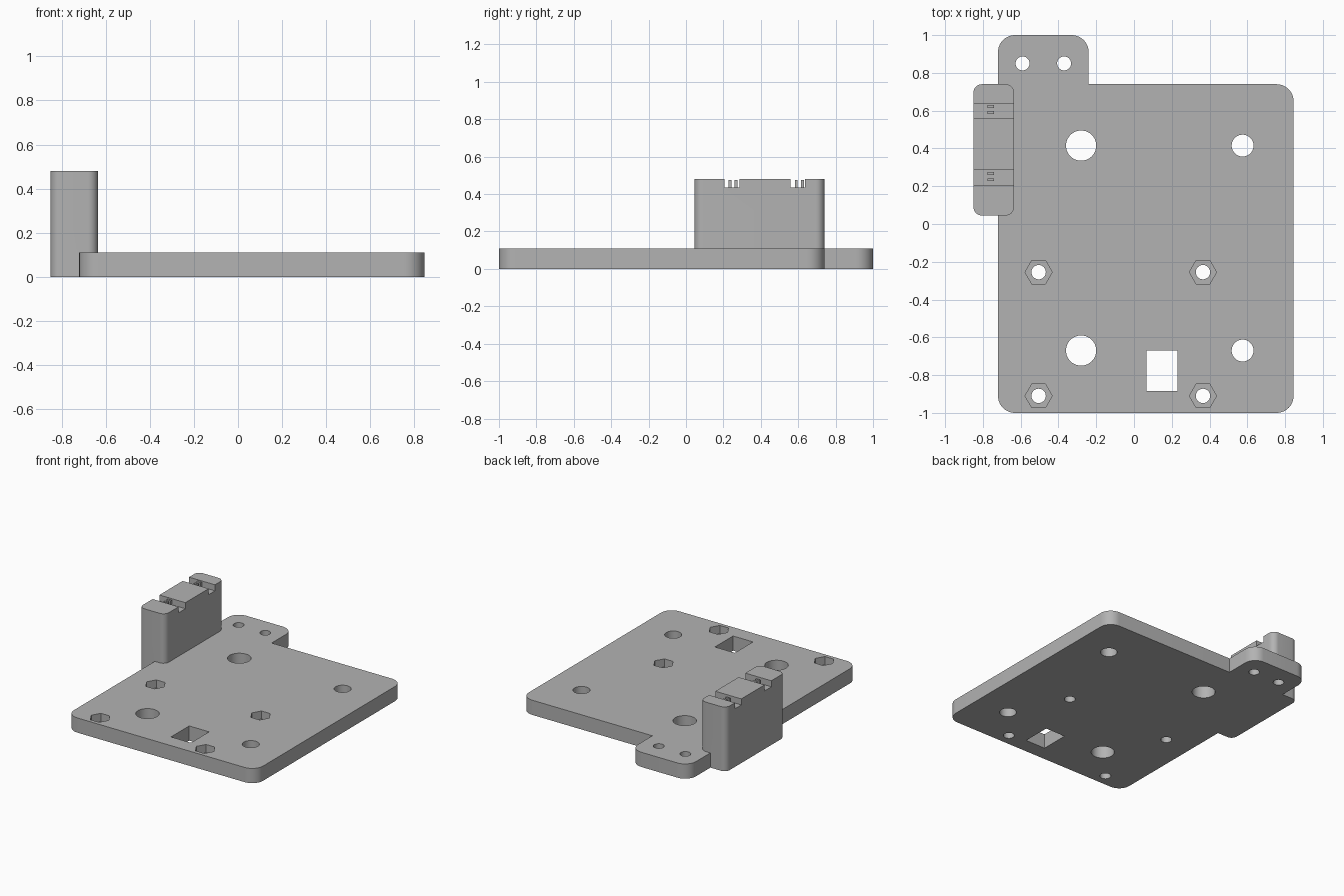
import bpy, bmesh
from math import pi, cos, sin
from mathutils import Vector

cube = bpy.data.objects.get("Cube")
if cube:
    bpy.data.objects.remove(cube, do_unlink=True)

grey = bpy.data.materials.new("plain grey")
grey.use_nodes = True
grey.diffuse_color = (0.45, 0.45, 0.45, 1)
grey.node_tree.nodes["Principled BSDF"].inputs["Base Color"].default_value = grey.diffuse_color


def rounded(corners, steps=10):
    """Outline from (x, y, radius) right-angle corners, inner corners sharp."""
    pts = []
    for i, (x, y, r) in enumerate(corners):
        p = Vector((x, y))
        if r == 0:
            pts.append(p)
            continue
        a = (Vector(corners[i - 1][:2]) - p).normalized()
        b = (Vector(corners[(i + 1) % len(corners)][:2]) - p).normalized()
        for k in range(steps + 1):
            t = k / steps * pi / 2
            pts.append(p + r * (a * (1 - sin(t)) + b * (1 - cos(t))))
    return pts


def rect(x0, x1, y0, y1, r=0):
    return rounded([(x0, y0, r), (x1, y0, r), (x1, y1, r), (x0, y1, r)])


def ring(x, y, r, n):
    return [Vector((x + r * cos(2 * pi * i / n), y + r * sin(2 * pi * i / n))) for i in range(n)]


def prism(name, outline, z0, z1):
    bm = bmesh.new()
    face = bm.faces.new([bm.verts.new((p.x, p.y, z0)) for p in outline])
    side = bmesh.ops.extrude_face_region(bm, geom=[face])["geom"]
    bmesh.ops.translate(bm, vec=(0, 0, z1 - z0), verts=[v for v in side if isinstance(v, bmesh.types.BMVert)])
    bmesh.ops.recalc_face_normals(bm, faces=bm.faces)
    mesh = bpy.data.meshes.new(name)
    bm.to_mesh(mesh)
    bm.free()
    mesh.materials.append(grey)
    ob = bpy.data.objects.new(name, mesh)
    bpy.context.collection.objects.link(ob)
    return ob


def select(ob):
    bpy.ops.object.select_all(action='DESELECT')
    ob.select_set(True)
    bpy.context.view_layer.objects.active = ob


def combine(ob, other, operation='DIFFERENCE'):
    select(ob)
    mod = ob.modifiers.new("combine", 'BOOLEAN')
    mod.operation, mod.solver, mod.object = operation, 'EXACT', other
    bpy.ops.object.modifier_apply(modifier=mod.name)
    bpy.data.objects.remove(other, do_unlink=True)


THICK = 0.11

# Base plate with its back tab
R = 0.09
plate = prism("mounting_plate", rounded([
    (-0.72, -1, R), (0.845, -1, R), (0.845, 0.74, R), (-0.24, 0.74, 0),
    (-0.24, 1, R), (-0.72, 1, R)]), 0, THICK)

# Upright block on the right edge, with two strap grooves
block = prism("upright_block", rect(-0.85, -0.635, 0.045, 0.74, 0.045), 0, 0.48)
grooves = [(0.205, 0.285), (0.56, 0.635)]
for y0, y1 in grooves:
    combine(block, prism("groove_cutter", rect(-1, -0.5, y0, y1), 0.435, 0.6))
combine(plate, block, 'UNION')

# Through holes
holes = [(-0.28, 0.415, 0.08), (-0.28, -0.67, 0.08), (0.575, 0.415, 0.058),
         (0.575, -0.67, 0.058), (-0.59, 0.85, 0.037), (-0.37, 0.85, 0.037)]
nuts = [(x, y) for x in (-0.505, 0.365) for y in (-0.255, -0.91)]
for x, y, r in holes + [(x, y, 0.038) for x, y in nuts]:
    combine(plate, prism("hole_cutter", ring(x, y, r, 40), -0.1, 0.3))

# Hexagonal nut pockets
for x, y in nuts:
    combine(plate, prism("nut_cutter", ring(x, y, 0.072, 6), 0.05, 0.3))

# Rectangular opening
combine(plate, prism("opening_cutter", rect(0.065, 0.23, -0.885, -0.67), -0.1, 0.3))

select(plate)
bpy.ops.object.shade_smooth_by_angle(angle=pi / 6)

# Small paired posts standing in each groove
for y0, y1 in grooves:
    for i, offset in enumerate((0.022, 0.055)):
        prism("groove_post", rect(-0.775, -0.74, y0 + offset, y0 + offset + 0.015), 0.43, 0.475)
